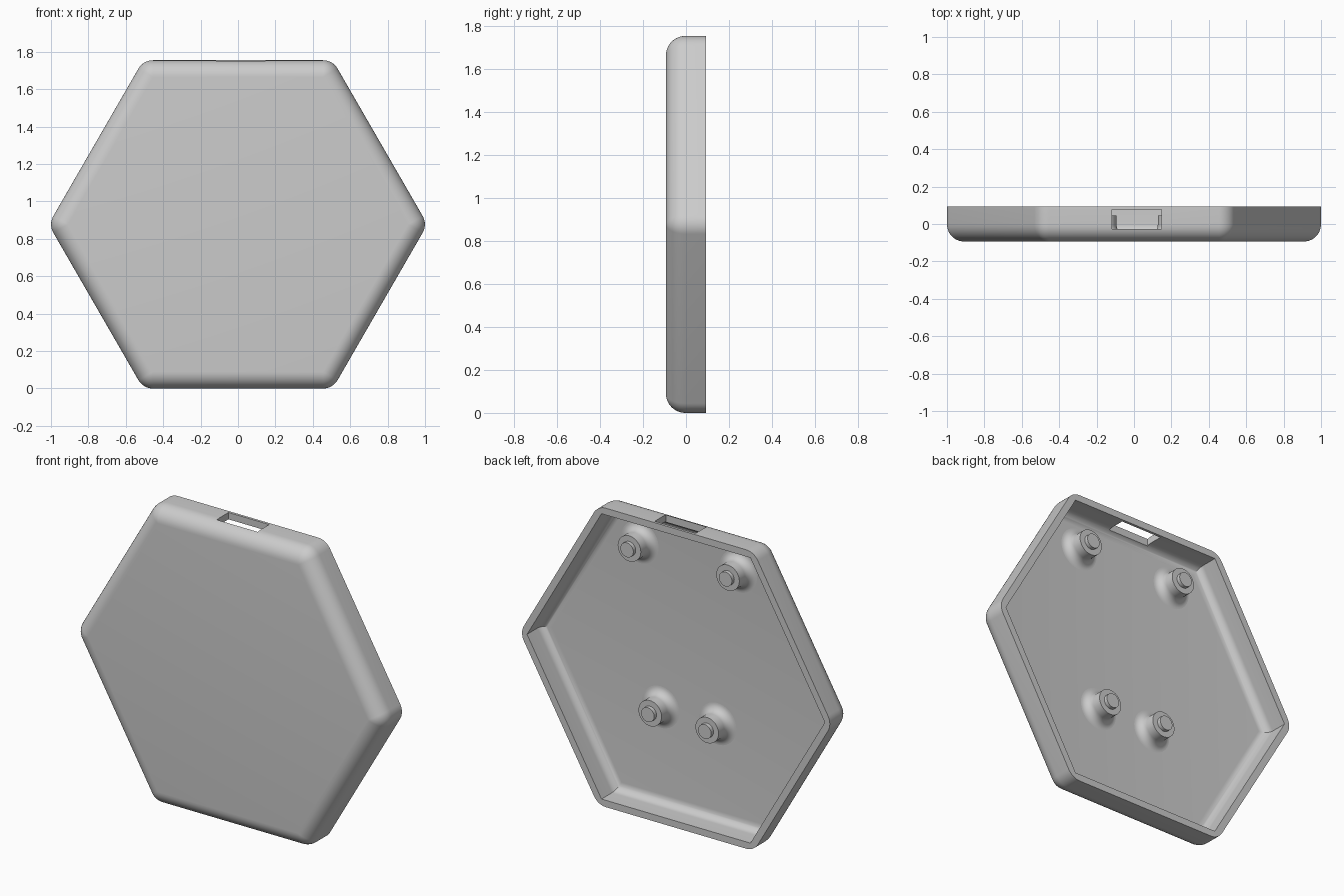
import bpy, bmesh, math
from mathutils import Vector

old = bpy.data.objects.get("Cube")
if old:
    bpy.data.objects.remove(old, do_unlink=True)

APOTHEM = 0.8775     # half height of the hexagon
DEPTH = 0.0933       # half thickness
FILLET = 0.09
WALL = 0.04
FLOOR = -DEPTH + WALL
SEGS = 10

grey = bpy.data.materials.new("light_grey")
grey.use_nodes = True
grey.diffuse_color = (0.6, 0.6, 0.6, 1)
grey.node_tree.nodes["Principled BSDF"].inputs["Base Color"].default_value = (0.6, 0.6, 0.6, 1)


def finish(bm, name):
    bmesh.ops.remove_doubles(bm, verts=bm.verts, dist=1e-5)
    bmesh.ops.recalc_face_normals(bm, faces=bm.faces)
    mesh = bpy.data.meshes.new(name)
    bm.to_mesh(mesh)
    bm.free()
    mesh.materials.append(grey)
    obj = bpy.data.objects.new(name, mesh)
    bpy.context.collection.objects.link(obj)
    return obj


def activate(obj):
    bpy.ops.object.select_all(action='DESELECT')
    obj.select_set(True)
    bpy.context.view_layer.objects.active = obj


def smooth(obj):
    activate(obj)
    bpy.ops.object.shade_smooth_by_angle(angle=math.radians(30))


def bridge(bm, rings):
    for a, b in zip(rings, rings[1:]):
        for i in range(len(a)):
            j = (i + 1) % len(a)
            bm.faces.new((a[i], a[j], b[j], b[i]))


def hex_ring(bm, apothem, radius, y):
    """Hexagon in the xz plane with rounded corners (sharp when radius is 0)."""
    centre = (apothem - radius) / math.cos(math.pi / 6)
    ring = []
    for k in range(6):
        mid = k * math.pi / 3
        for s in range(SEGS + 1):
            a = mid + (s / SEGS - 0.5) * math.pi / 3
            ring.append(bm.verts.new((centre * math.cos(mid) + radius * math.cos(a), y,
                                      APOTHEM + centre * math.sin(mid) + radius * math.sin(a))))
    return ring


# Shell: rounded outside, flat rim, sharp-cornered hollow with a filleted floor
bm = bmesh.new()
rings = []
for s in range(SEGS + 1):
    t = s / SEGS * math.pi / 2
    r = FILLET * math.sin(t)
    rings.append(hex_ring(bm, APOTHEM - FILLET + r, r, -DEPTH + FILLET * (1 - math.cos(t))))
rings.append(hex_ring(bm, APOTHEM, FILLET, DEPTH))
inner, cove = APOTHEM - WALL, FILLET - WALL
rings.append(hex_ring(bm, inner, 0, DEPTH))
for s in range(SEGS + 1):
    t = s / SEGS * math.pi / 2
    rings.append(hex_ring(bm, inner - cove * (1 - math.cos(t)), 0, FLOOR + cove * (1 - math.sin(t))))
bridge(bm, rings)
bm.faces.new(rings[0])
bm.faces.new(rings[-1])
shell = finish(bm, "shell")

# Cable slot through the top wall
bm = bmesh.new()
bmesh.ops.create_cube(bm, size=1)
bmesh.ops.scale(bm, vec=(0.265, 0.105, 0.3), verts=bm.verts)
bmesh.ops.translate(bm, vec=(0.0155, 0.0255, 1.77), verts=bm.verts)
cutter = finish(bm, "slot_cutter")
cutter.hide_render = True
cut = shell.modifiers.new("slot", 'BOOLEAN')
cut.operation = 'DIFFERENCE'
cut.solver = 'EXACT'
cut.object = cutter
activate(shell)
bpy.ops.object.modifier_apply(modifier=cut.name)
bpy.data.objects.remove(cutter, do_unlink=True)
smooth(shell)

# Mounting posts: flared foot, flat shoulder and locating pin
POST, PIN, FLARE = 0.075, 0.042, 0.047
SHOULDER, TIP = 0.045, 0.067
profile = []
for s in range(SEGS + 1):
    t = s / SEGS * math.pi / 2
    profile.append((POST + FLARE * (1 - math.sin(t)), FLOOR + FLARE * (1 - math.cos(t))))
profile += [(POST, SHOULDER), (PIN, SHOULDER), (PIN, TIP)]


def post(name, x, z):
    bm = bmesh.new()
    sides = 40
    rings = []
    for r, y in profile:
        rings.append([bm.verts.new((x + r * math.cos(i * math.tau / sides), y,
                                    z + r * math.sin(i * math.tau / sides))) for i in range(sides)])
    bridge(bm, rings)
    bm.faces.new(rings[0])
    bm.faces.new(rings[-1])
    smooth(finish(bm, name))


for level, spread, z in (("upper", 0.32, 1.531), ("lower", 0.185, 0.6)):
    for side, sign in (("left", 1), ("right", -1)):
        post(f"{level}_{side}_post", 0.017 + sign * spread, z)
